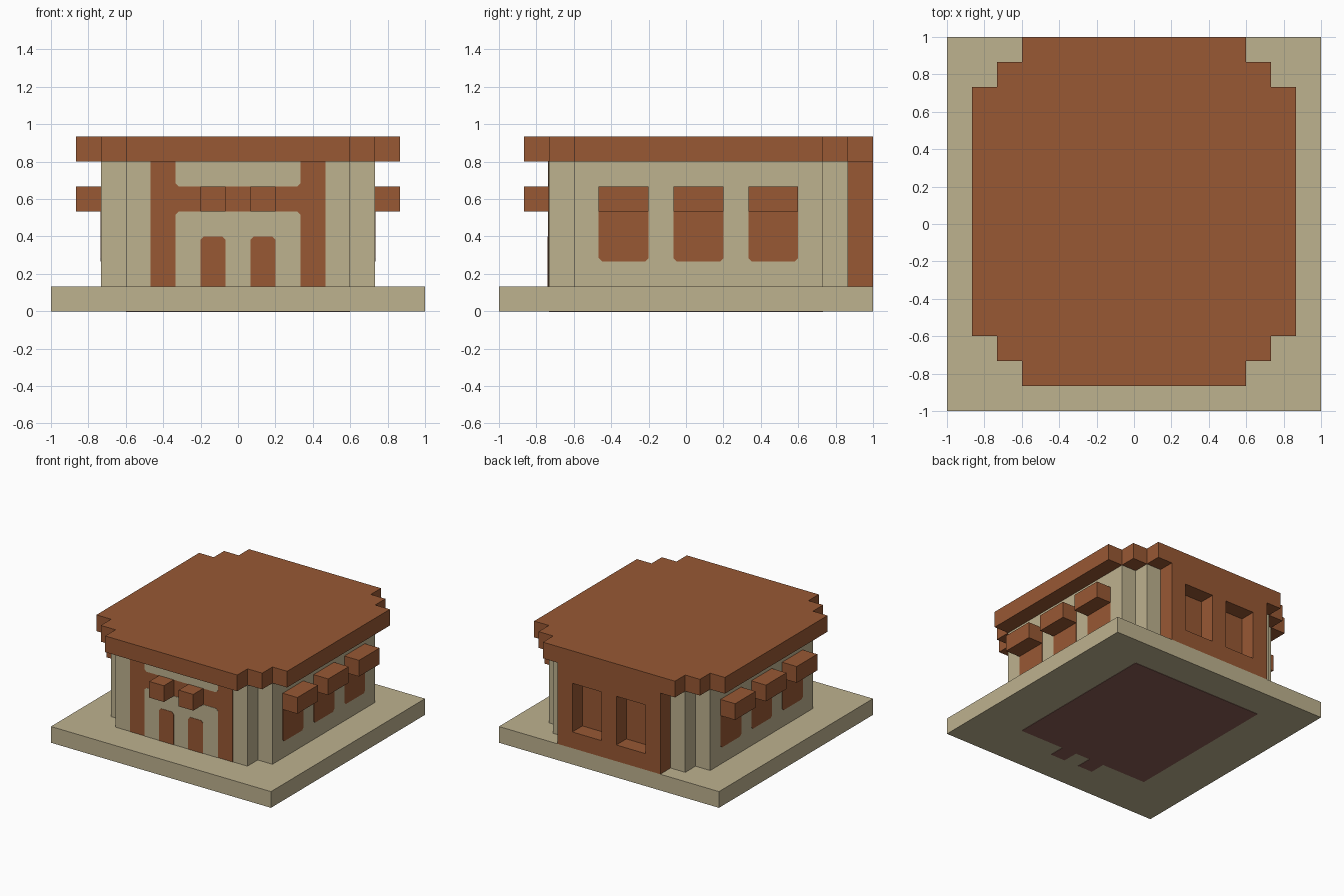
import bpy, bmesh
from mathutils import Vector

if "Cube" in bpy.data.objects:
    bpy.data.objects.remove(bpy.data.objects["Cube"])

U = 2 / 15        # one building block
T = 0.02          # plate thickness in blocks
R = 0.13          # small corner cut in blocks


def material(name, rgb):
    m = bpy.data.materials.new(name)
    m.use_nodes = True
    m.diffuse_color = (*rgb, 1)
    m.node_tree.nodes["Principled BSDF"].inputs["Base Color"].default_value = (*rgb, 1)
    return m


SAND = material("sandstone", (0.515, 0.445, 0.275))
CLAY = material("red_clay", (0.314, 0.098, 0.034))
FLOOR = material("dark_floor", (0.254, 0.112, 0.091))


def finish(name, bm, mat):
    bmesh.ops.recalc_face_normals(bm, faces=bm.faces)
    bmesh.ops.scale(bm, vec=(U, U, U), verts=bm.verts)
    mesh = bpy.data.meshes.new(name)
    bm.to_mesh(mesh)
    bm.free()
    mesh.materials.append(mat)
    ob = bpy.data.objects.new(name, mesh)
    bpy.context.collection.objects.link(ob)
    return ob


def extruded(points, direction):
    """Solid made by pushing a flat outline along a direction."""
    bm = bmesh.new()
    face = bm.faces.new([bm.verts.new(p) for p in points])
    new = bmesh.ops.extrude_face_region(bm, geom=[face])["geom"]
    verts = [g for g in new if isinstance(g, bmesh.types.BMVert)]
    bmesh.ops.translate(bm, vec=Vector(direction), verts=verts)
    bmesh.ops.recalc_face_normals(bm, faces=bm.faces)
    return bm


def slab(name, mat, half, z0, z1):
    """Symmetric plan outline given by its +x half, front to back."""
    pts = half + [(-x, y) for x, y in reversed(half)]
    return finish(name, extruded([(x, y, z0) for x, y in pts], (0, 0, z1 - z0)), mat)


def box(name, mat, x, y, z):
    pts = [(x[0], y[0], z[0]), (x[1], y[0], z[0]), (x[1], y[1], z[0]), (x[0], y[1], z[0])]
    return finish(name, extruded(pts, (0, 0, z[1] - z[0])), mat)


def rounded(a, b, top=0, bottom=0):
    """Rectangle with cut corners at the top or bottom."""
    (a0, a1), (b0, b1) = a, b
    pts = []
    for x, z, r, turn in ((a0, b0, bottom, 0), (a1, b0, bottom, 1),
                          (a1, b1, top, 0), (a0, b1, top, 1)):
        dx = r if x == a0 else -r
        dz = r if z == b0 else -r
        pair = [(x, z + dz), (x + dx, z)]
        if r == 0:
            pts.append((x, z))
        else:
            pts += reversed(pair) if turn else pair
    return pts


def front_plate(name, mat, outline, layer):
    pts = [(x, -5.5, z) for x, z in outline]
    return finish(name, extruded(pts, (0, -T * layer, 0)), mat)


# Base, stepped walls and roof
box("base", SAND, (-7.5, 7.5), (-7.5, 7.5), (0, 1))
slab("walls", SAND, [(4.5, -5.5), (4.5, -4.5), (5.5, -4.5), (5.5, 5.5),
                     (4.5, 5.5), (4.5, 6.5)], 1, 6)
slab("roof", CLAY, [(4.5, -6.5), (4.5, -5.5), (5.5, -5.5), (5.5, -4.5), (6.5, -4.5),
                    (6.5, 5.5), (5.5, 5.5), (5.5, 6.5), (4.5, 6.5), (4.5, 7.5)], 6, 7)

# Floor showing on the underside, with a tab below each door
slab("floor_underside", FLOOR, [(0.5, -4.5), (0.5, -5.5), (1.5, -5.5), (1.5, -4.5),
                                (4.5, -4.5), (4.5, 5.5)], -T, 0)

# Front: clay frame with sandstone fields
front_plate("front_frame", CLAY, rounded((-3.5, 3.5), (1, 6)), 1)
front_plate("front_field_upper", SAND, rounded((-2.5, 2.5), (5, 6), bottom=R), 2)
front_plate("front_field_lower", SAND, rounded((-2.5, 2.5), (1, 4), top=R), 2)

for side, s in (("left", 1), ("right", -1)):
    # Doors and the beam ends above them
    xs = sorted((0.5 * s, 1.5 * s))
    front_plate(f"{side}_door", CLAY, rounded(xs, (1, 3), top=R), 3)
    box(f"{side}_front_beam", CLAY, xs, (-6.5, -5.5), (4, 5))
    # Side windows with awnings
    for i, y in enumerate((-3.5, -0.5, 2.5)):
        outline = rounded((y, y + 2), (2, 4), bottom=R)
        finish(f"{side}_window_{i + 1}",
               extruded([(5.5 * s, a, b) for a, b in outline], (T * s, 0, 0)), CLAY)
        box(f"{side}_awning_{i + 1}", CLAY, sorted((5.5 * s, 6.5 * s)), (y, y + 2), (4, 5))

# Back porch block with two recessed windows
bm = extruded([(-3.5, 6.5, 1), (3.5, 6.5, 1), (3.5, 6.5, 6), (-3.5, 6.5, 6)], (0, 1, 0))
cuts = [((x, 0, 0), (1, 0, 0)) for x in (-2.5, -0.5, 0.5, 2.5)]
cuts += [((0, 0, z), (0, 0, 1)) for z in (2, 5)]
for co, no in cuts:
    bmesh.ops.bisect_plane(bm, geom=bm.verts[:] + bm.edges[:] + bm.faces[:],
                           plane_co=co, plane_no=no)
holes = []
for f in bm.faces:
    c = f.calc_center_median()
    if c.y > 7.49 and 0.5 < abs(c.x) < 2.5 and 2 < c.z < 5:
        holes.append(f)
for f in bmesh.ops.extrude_discrete_faces(bm, faces=holes)["faces"]:
    bmesh.ops.translate(bm, vec=(0, -0.98, 0), verts=f.verts)
finish("back_porch", bm, CLAY)
